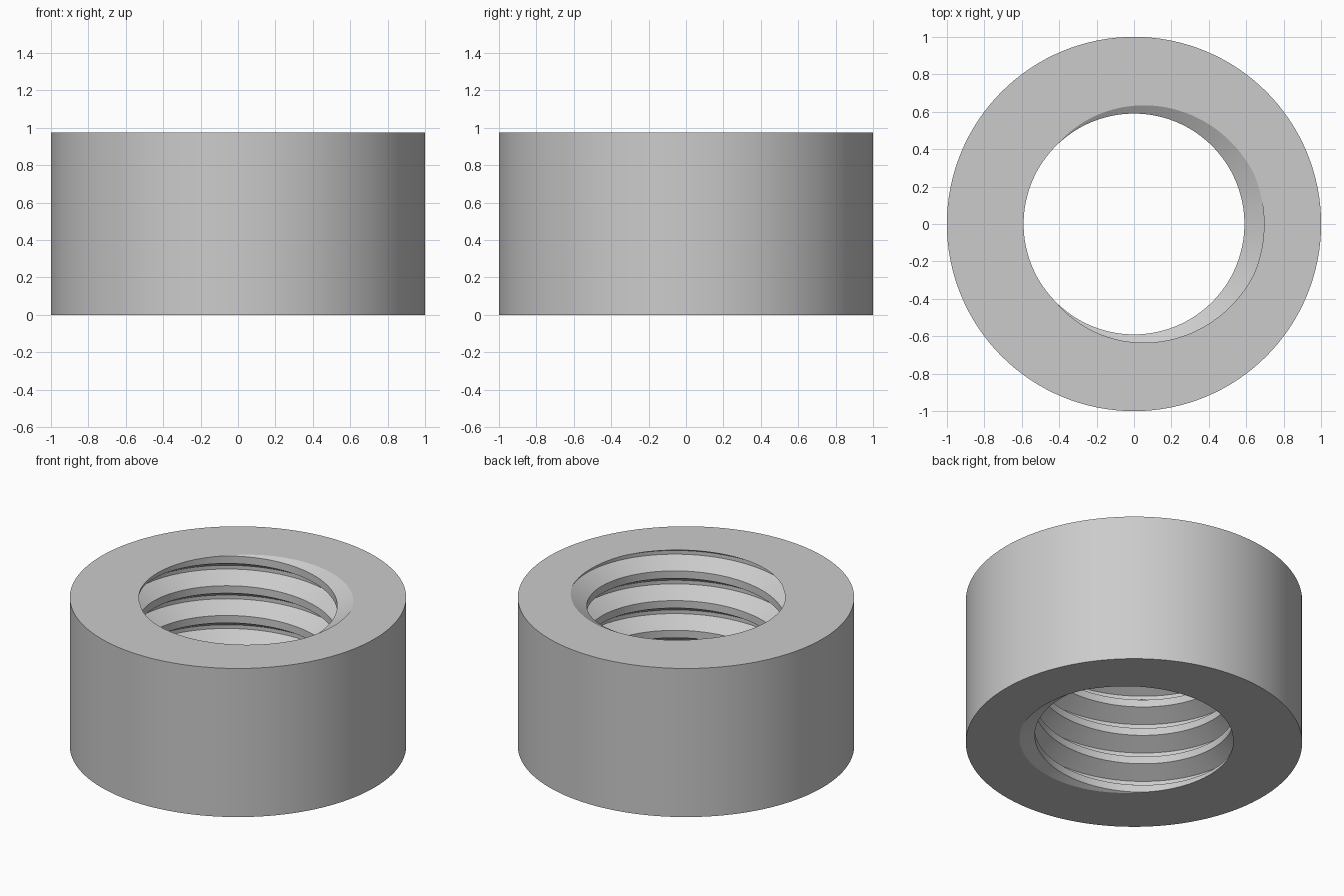
import bpy
import bmesh
import math
from mathutils import Matrix

cube = bpy.data.objects.get("Cube")
if cube:
    bpy.data.objects.remove(cube, do_unlink=True)

PITCH = 0.195
TURNS = 5
HEIGHT = PITCH * TURNS
MINOR, MAJOR, OUTER = 0.59, 0.695, 1.0
SEGMENTS = 128

# Thread profile over one pitch: (fraction of pitch, radius)
PROFILE = [(-1 / 16, MAJOR), (1 / 16, MAJOR), (6 / 16, MINOR),
           (10 / 16, MINOR), (15 / 16, MAJOR)]


def sweep_thread(bm):
    """Sweep the profile along a right-handed helix, past both ends."""
    previous = None
    for step in range((TURNS + 3) * SEGMENTS + 1):
        angle = math.tau * step / SEGMENTS
        base = PITCH * (step / SEGMENTS - 2)
        row = [bm.verts.new((r * math.cos(angle), r * math.sin(angle), base + f * PITCH))
               for f, r in PROFILE]
        if previous:
            for a, b, c, d in zip(previous, previous[1:], row[1:], row):
                bm.faces.new((a, b, c, d))
        previous = row
    bmesh.ops.remove_doubles(bm, verts=bm.verts[:], dist=1e-4)


def trim(bm, z, direction):
    bmesh.ops.bisect_plane(bm, geom=bm.verts[:] + bm.edges[:] + bm.faces[:], dist=1e-5,
                           plane_co=(0, 0, z), plane_no=(0, 0, direction), clear_outer=True)


def add_end(bm, z):
    """Fill the flat end between the thread's rim and the outer circle."""
    rim = [e for e in bm.edges if e.is_boundary
           and all(abs(v.co.z - z) < 1e-4 for v in e.verts)]
    circle = bmesh.ops.create_circle(bm, segments=SEGMENTS, radius=OUTER,
                                     matrix=Matrix.Translation((0, 0, z)))["verts"]
    ring = list({e for v in circle for e in v.link_edges})
    bmesh.ops.triangle_fill(bm, edges=rim + ring, use_beauty=True, normal=(0, 0, 1))
    return ring


bm = bmesh.new()
sweep_thread(bm)
trim(bm, 0, -1)
trim(bm, HEIGHT, 1)
rings = add_end(bm, 0) + add_end(bm, HEIGHT)
bmesh.ops.bridge_loops(bm, edges=rings)  # outer wall
bmesh.ops.recalc_face_normals(bm, faces=bm.faces[:])

mesh = bpy.data.meshes.new("threaded_round_nut")
bm.to_mesh(mesh)
bm.free()
nut = bpy.data.objects.new("threaded_round_nut", mesh)
bpy.context.collection.objects.link(nut)

# Plain grey metal
grey = bpy.data.materials.new("grey")
grey.use_nodes = True
colour = (0.6, 0.6, 0.6, 1)
grey.diffuse_color = colour
grey.node_tree.nodes["Principled BSDF"].inputs["Base Color"].default_value = colour
mesh.materials.append(grey)

bpy.ops.object.select_all(action="DESELECT")
nut.select_set(True)
bpy.context.view_layer.objects.active = nut
bpy.ops.object.shade_smooth_by_angle(angle=math.radians(25))
